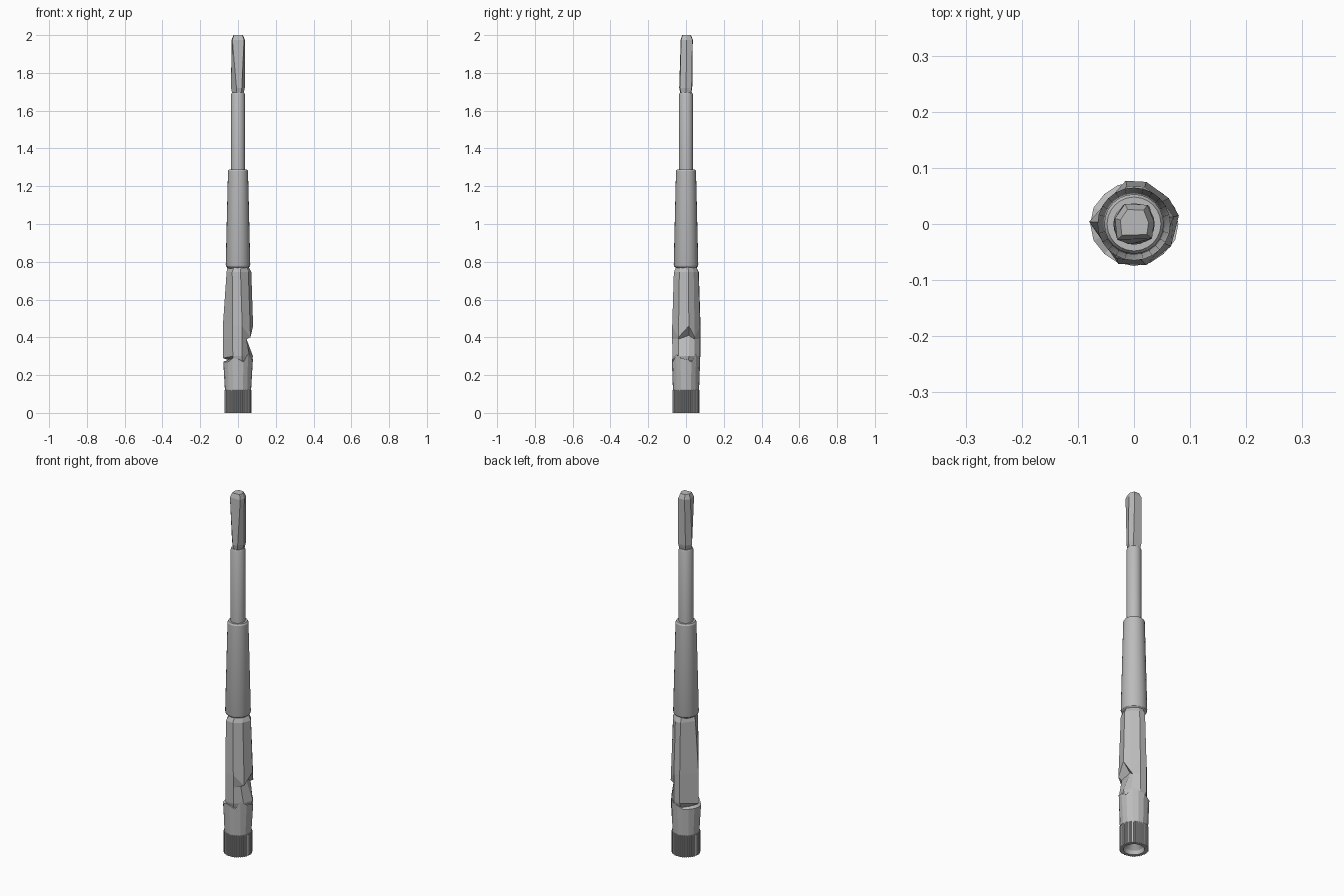
import bpy, bmesh, math
from mathutils import Vector

cube = bpy.data.objects.get("Cube")
if cube:
    bpy.data.objects.remove(cube, do_unlink=True)

grey = bpy.data.materials.new("steel_grey")
grey.use_nodes = True
grey.diffuse_color = (0.5, 0.5, 0.5, 1)
grey.node_tree.nodes["Principled BSDF"].inputs["Base Color"].default_value = grey.diffuse_color


def loft(name, rings, cap=True, smooth=False):
    """Skin a stack of equal-length rings of points."""
    bm = bmesh.new()
    loops = [[bm.verts.new(p) for p in ring] for ring in rings]
    n = len(loops[0])
    for a, b in zip(loops, loops[1:]):
        for i in range(n):
            j = (i + 1) % n
            bm.faces.new((a[i], a[j], b[j], b[i]))
    if cap:
        bm.faces.new(loops[0][::-1])
        bm.faces.new(loops[-1])
    bmesh.ops.recalc_face_normals(bm, faces=bm.faces)
    mesh = bpy.data.meshes.new(name)
    bm.to_mesh(mesh)
    bm.free()
    mesh.materials.append(grey)
    ob = bpy.data.objects.new(name, mesh)
    bpy.context.collection.objects.link(ob)
    if smooth:
        bpy.ops.object.select_all(action='DESELECT')
        ob.select_set(True)
        bpy.context.view_layer.objects.active = ob
        bpy.ops.object.shade_smooth_by_angle(angle=math.radians(30))
    return ob


def circle(r, z, n=24):
    return [Vector((r * math.cos(math.tau * i / n), r * math.sin(math.tau * i / n), z))
            for i in range(n)]


def turned(name, profile, n=24, **kw):
    return loft(name, [circle(r, z, n) for r, z in profile], **kw)


# Round shaft and tapered sleeve
turned("shaft", [(0.037, 1.27), (0.037, 1.685), (0.033, 1.695)], 20, smooth=True)
turned("sleeve", [(0.05, 0.765), (0.062, 0.775), (0.065, 0.785), (0.053, 1.28), (0.048, 1.288)],
       smooth=True)

# Faceted blade: the front facet widens upwards
foot = [(-0.008, -0.036), (0.02, -0.032), (0.036, 0), (0.028, 0.03), (-0.02, 0.033), (-0.037, 0)]
head = [(-0.03, -0.028), (0.032, -0.026), (0.036, 0.004), (0.024, 0.034), (-0.016, 0.036), (-0.034, 0.01)]


def outline(points, z, s=1.0):
    return [Vector((x * s, y * s, z)) for x, y in points]


loft("blade", [outline(foot, 1.685, 0.8), outline(foot, 1.72), outline(head, 1.975),
               outline(head, 2.0, 0.72)])

# Faceted grip, square with its corners on the axes and a notch on the left
section = [(0.08, 0.015), (0.058, 0.046), (0.022, 0.075), (-0.015, 0.077), (-0.08, 0.004),
           (-0.028, -0.071), (0.022, -0.073), (0.062, -0.04)]
levels = [(0.265, 0.88), (0.3, 0.99), (0.39, 1.0), (0.46, 1.0), (0.745, 0.88), (0.775, 0.7)]
grip_rings = []
for z, s in levels:
    ring = outline(section, z, s)
    if z == 0.39:
        for i, x in ((0, 0.038), (1, 0.045), (7, 0.045)):
            ring[i].x = x
        ring[0].z = 0.41
    if z == 0.46:
        for i in (1, 7):
            ring[i].z = 0.4
            ring[i].x += 0.004
    if z == 0.745:
        for p in ring:
            p.x -= 0.006 if p.y < -0.05 else 0
            p.x += 0.01 if p.x < -0.05 else 0
    if z == 0.265:
        ring[4].x = -0.045
        ring[4].z = 0.285
    if z == 0.3:
        ring[4].z = 0.29
    grip_rings.append(ring)
loft("grip", grip_rings)

# Lower barrel, with its top edge rising in a few points under the grip
top = circle(0.075, 0.27, 16)
for i, p in enumerate(top):
    p.z += (0.015, 0, 0.04, 0.02)[i % 4] if p.x > -0.05 else 0
    p.x += 0.004 if p.x > 0.06 else 0
    p.x -= 0.003 if p.x < -0.06 else 0
loft("barrel", [circle(0.069, 0.115, 16), top, circle(0.045, 0.285, 16)])

# Knurled foot ring with a conical socket underneath
teeth = 40
knurl = []
for z in (0, 0.12):
    ring = circle(1, z, teeth * 4)
    for i, p in enumerate(ring):
        r = 0.072 if i % 4 < 2 else 0.067
        p.x *= r
        p.y *= r
    knurl.append(ring)
socket = [circle(0.002, 0.06, teeth * 4), circle(0.046, 0.02, teeth * 4), circle(0.052, 0, teeth * 4)]
loft("knurled_foot", socket + knurl + [circle(0.06, 0.121, teeth * 4)])
